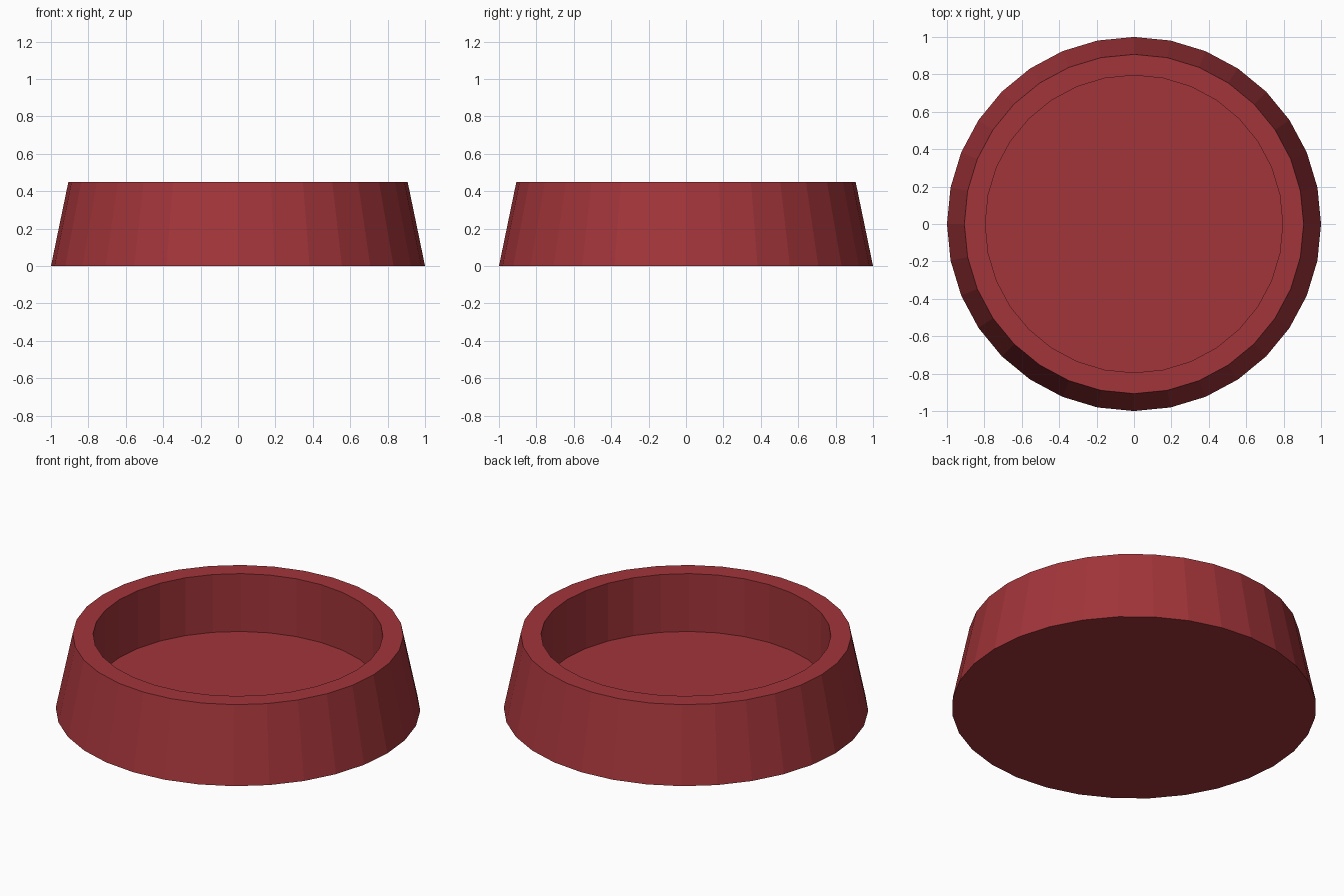
import bpy, bmesh
from math import cos, sin, tau

if "Cube" in bpy.data.objects:
    bpy.data.objects.remove(bpy.data.objects["Cube"])

SIDES = 32
# Half profile (radius, height): base edge, rim outside, rim inside, dish floor
PROFILE = [(1.0, 0.0), (0.907, 0.45), (0.795, 0.45), (0.795, 0.10)]

bm = bmesh.new()
rings = [[bm.verts.new((r * cos(tau * i / SIDES), r * sin(tau * i / SIDES), z))
          for i in range(SIDES)] for r, z in PROFILE]

# Sloped outer wall, flat rim and straight inner wall
for low, high in zip(rings, rings[1:]):
    for i in range(SIDES):
        j = (i + 1) % SIDES
        bm.faces.new((low[i], low[j], high[j], high[i]))

# Underside and dish floor
bm.faces.new(rings[0][::-1])
bm.faces.new(rings[-1])
bmesh.ops.recalc_face_normals(bm, faces=bm.faces)

mesh = bpy.data.meshes.new("bowl")
bm.to_mesh(mesh)
bm.free()
bowl = bpy.data.objects.new("bowl", mesh)
bpy.context.collection.objects.link(bowl)

# Dull red finish
red = bpy.data.materials.new("dull_red")
red.diffuse_color = (0.36, 0.035, 0.042, 1.0)
red.use_nodes = True
red.node_tree.nodes["Principled BSDF"].inputs["Base Color"].default_value = red.diffuse_color
mesh.materials.append(red)
